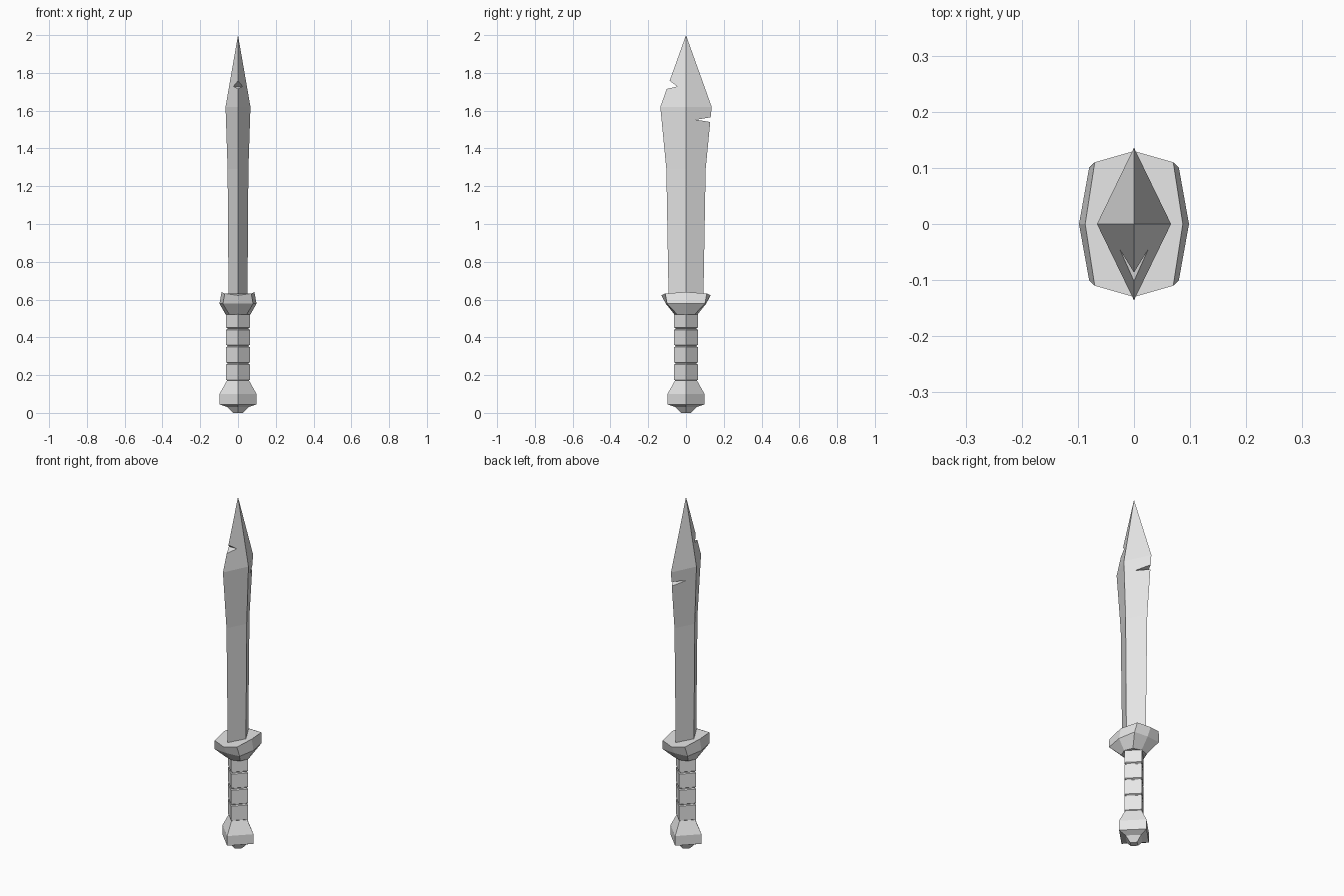
import bpy
import bmesh

cube = bpy.data.objects.get("Cube")
if cube:
    bpy.data.objects.remove(cube, do_unlink=True)

# One plain grey for the whole sword
grey = bpy.data.materials.new("plain_grey")
grey.use_nodes = True
grey.diffuse_color = (0.8, 0.8, 0.8, 1)
grey.node_tree.nodes["Principled BSDF"].inputs["Base Color"].default_value = (0.8, 0.8, 0.8, 1)


def loft(name, rings):
    """Skin a stack of equal-sized rings, capped at both ends."""
    bm = bmesh.new()
    loops = [[bm.verts.new(p) for p in ring] for ring in rings]
    n = len(loops[0])
    for a, b in zip(loops, loops[1:]):
        for i in range(n):
            j = (i + 1) % n
            bm.faces.new((a[i], a[j], b[j], b[i]))
    bm.faces.new(loops[0][::-1])
    bm.faces.new(loops[-1])
    bmesh.ops.remove_doubles(bm, verts=bm.verts, dist=0.0001)
    bmesh.ops.recalc_face_normals(bm, faces=bm.faces)
    mesh = bpy.data.meshes.new(name)
    bm.to_mesh(mesh)
    bm.free()
    mesh.materials.append(grey)
    obj = bpy.data.objects.new(name, mesh)
    bpy.context.collection.objects.link(obj)
    return obj


def diamond(hx, hy, z):
    return [(hx, 0, z), (0, hy, z), (-hx, 0, z), (0, -hy, z)]


def octagon(side, corner, front):
    """Ring from (x, z), (x, y, z) and (y, z) of its side, corner and front points."""
    (sx, sz), (cx, cy, cz), (fy, fz) = side, corner, front
    return [(sx, 0, sz), (cx, cy, cz), (0, fy, fz), (-cx, cy, cz),
            (-sx, 0, sz), (-cx, -cy, cz), (0, -fy, fz), (cx, -cy, cz)]


# Blade with a leaf-shaped outline and a diamond section
blade = loft("blade", [diamond(0.05, 0.092, 0.6), diamond(0.055, 0.104, 1.29),
                       diamond(0.066, 0.136, 1.62), diamond(0, 0, 2.0)])


def notch(profile):
    """Cut a wedge, given as (y, z) points, through the blade edge."""
    cutter = loft("notch_cutter", [[(x, y, z) for y, z in profile] for x in (-0.15, 0.15)])
    cutter.hide_render = True
    mod = blade.modifiers.new("notch", "BOOLEAN")
    mod.operation = "DIFFERENCE"
    mod.solver = "EXACT"
    mod.object = cutter
    bpy.context.view_layer.objects.active = blade
    bpy.ops.object.modifier_apply(modifier=mod.name)
    bpy.data.objects.remove(cutter, do_unlink=True)


notch([(-0.046, 1.728), (-0.086, 1.758), (-0.2, 1.8), (-0.2, 1.70), (-0.103, 1.715)])
notch([(0.053, 1.552), (0.13, 1.565), (0.2, 1.58), (0.2, 1.525), (0.127, 1.54)])

# Flared guard
loft("guard", [
    octagon((0.065, 0.52), (0.045, 0.045, 0.52), (0.06, 0.52)),
    octagon((0.098, 0.578), (0.08, 0.10, 0.578), (0.107, 0.578)),
    octagon((0.087, 0.64), (0.07, 0.11, 0.632), (0.13, 0.622)),
])

# Wrapped grip with narrow grooves between the bands
grip = []
for low, high in ((0.175, 0.257), (0.268, 0.348), (0.36, 0.44), (0.452, 0.53)):
    grip += [diamond(r, r, z) for r, z in
             ((0.055, low - 0.004), (0.063, low), (0.063, high), (0.055, high + 0.004))]
loft("grip", grip)

# Pommel with a small end cap
loft("pommel", [diamond(r, r, z) for r, z in
                ((0.025, 0), (0.055, 0.03), (0.098, 0.045), (0.098, 0.1), (0.058, 0.172))])
